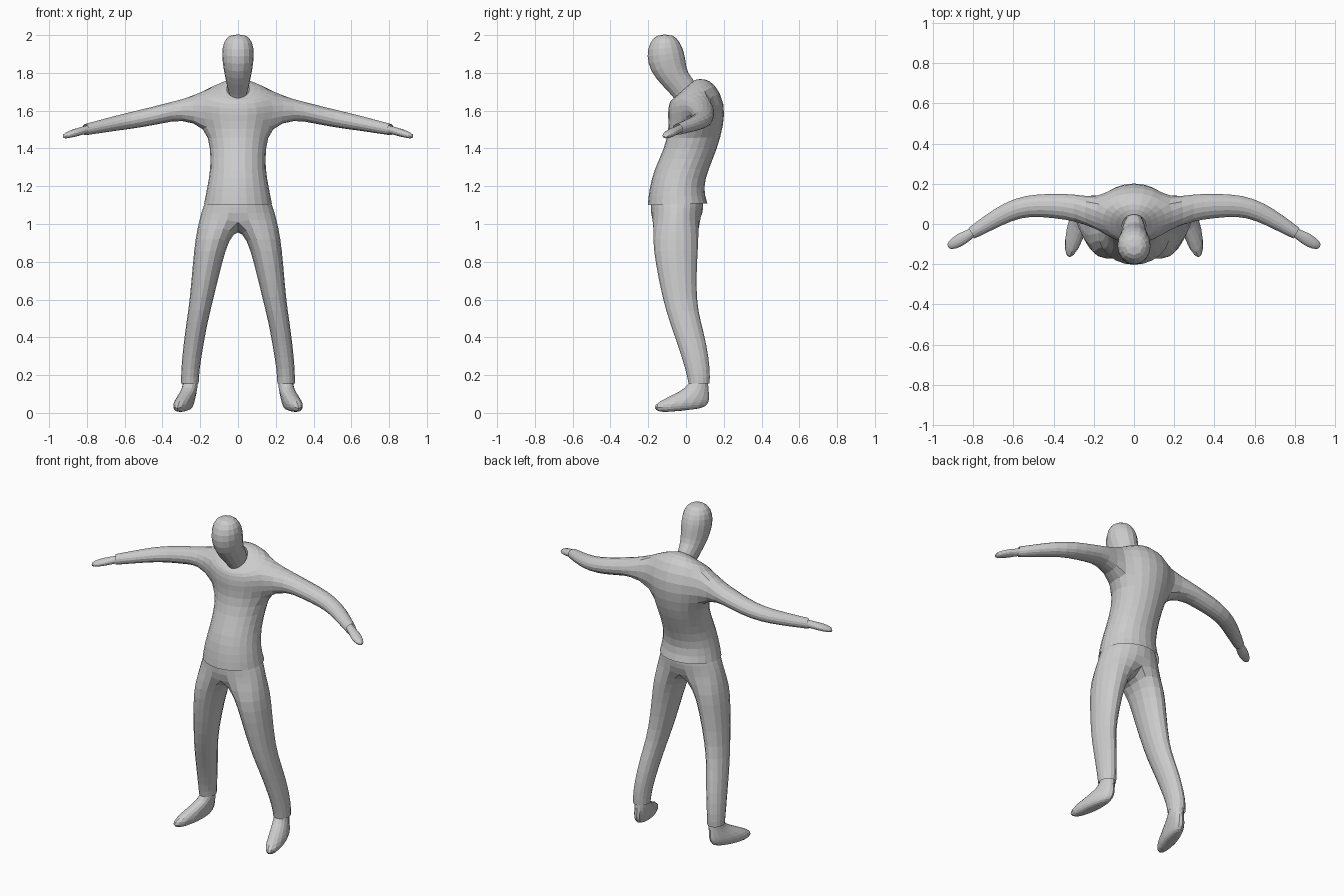
import bpy, bmesh
from math import sin, cos, pi, radians
from mathutils import Vector as V

if "Cube" in bpy.data.objects:
    bpy.data.objects.remove(bpy.data.objects["Cube"])


def oval(c, v, w, n=8, start=0.0, sweep=2 * pi, grow=1.08):
    """Points around centre c, from axis v towards axis w."""
    return [c + (v * cos(start + sweep * i / n) + w * sin(start + sweep * i / n)) * grow
            for i in range(n)]


def section(fy, fz, by, bz, x, w, **kw):
    """Oval through a front and a back point, half width w around x."""
    f, b = V((x, fy, fz)), V((x, by, bz))
    return oval((f + b) / 2, (f - b) / 2, V((w, 0, 0)), **kw)


def half_section(fy, fz, by, bz, w):
    """Seven points of the x >= 0 half of a 12-sided body ring."""
    pts = section(fy, fz, by, bz, 0, w, n=12, grow=1.0)[:7]
    for p in pts:
        p.x *= 1.035
    pts[0].x = pts[6].x = 0
    return pts


def limb_section(x, y, z, hy, hz, yaw):
    """Ring across an arm that swings forward by yaw degrees."""
    a = radians(yaw)
    return oval(V((x, y, z)), V((sin(a), cos(a), 0)) * hy, V((0, 0, hz)), start=1.25 * pi)


def add(bm, pts):
    return [bm.verts.new(p) for p in pts]


def skin(bm, a, b, closed=True, skip=()):
    n = len(a)
    for i in range(n if closed else n - 1):
        if i not in skip:
            j = (i + 1) % n
            bm.faces.new((a[i], a[j], b[j], b[i]))


def tube(bm, rings, first=None):
    prev = first
    for r in rings:
        cur = add(bm, r)
        if prev:
            skin(bm, prev, cur)
        prev = cur
    return prev


def finish(bm, name, mirror=True):
    bmesh.ops.recalc_face_normals(bm, faces=bm.faces)
    me = bpy.data.meshes.new(name)
    bm.to_mesh(me)
    bm.free()
    ob = bpy.data.objects.new(name, me)
    bpy.context.collection.objects.link(ob)
    if mirror:
        ob.modifiers.new("Mirror", 'MIRROR').use_clip = True
    s = ob.modifiers.new("Subdivision", 'SUBSURF')
    s.levels = s.render_levels = 1
    return ob


# shirt: half torso with an arm growing from the hole in its side
bm = bmesh.new()
torso = [(-.21, 1.10, .12, 1.11, .182), (-.20, 1.19, .095, 1.19, .165),
         (-.175, 1.29, .125, 1.29, .146), (-.12, 1.40, .172, 1.40, .147),
         (-.095, 1.51, .205, 1.52, .172), (-.105, 1.58, .215, 1.64, .205),
         (-.095, 1.64, .16, 1.745, .19), (-.08, 1.655, .10, 1.775, .12),
         (-.065, 1.665, .05, 1.765, .06)]
rows = [add(bm, half_section(*t)) for t in torso]
for i in range(len(rows) - 1):
    skin(bm, rows[i], rows[i + 1], False, (2, 3) if i in (4, 5) else ())
lo, mid, hi = rows[4:7]
hole = [lo[2], lo[3], lo[4], mid[4], hi[4], hi[3], hi[2], mid[2]]
arm = [(.30, .083, 1.607, .068, .053, 0), (.40, .09, 1.583, .062, .052, 2),
       (.53, .093, 1.555, .055, .047, 12), (.63, .06, 1.537, .049, .042, 25),
       (.72, .008, 1.518, .042, .036, 31), (.808, -.046, 1.50, .031, .031, 31)]
tube(bm, [limb_section(*a) for a in arm], hole)
finish(bm, "shirt")

# trousers: half hips, crotch point closes the loop for the leg
bm = bmesh.new()
hips = [(-.19, 1.14, .095, 1.14, .165), (-.193, 1.09, .10, 1.09, .186),
        (-.19, 1.03, .088, 1.03, .205)]
rows = [add(bm, half_section(*h)) for h in hips]
for a, b in zip(rows, rows[1:]):
    skin(bm, a, b, False)
crotch = bm.verts.new((0, -.05, .945))
leg = [(.92, -.18, .07, .045, .228), (.80, -.165, .06, .082, .24),
       (.60, -.125, .055, .13, .256), (.48, -.088, .08, .16, .274),
       (.36, -.045, .112, .182, .29), (.22, 0, .13, .205, .303),
       (.155, .012, .126, .207, .302)]
tube(bm, [section(f, z, b, z, (i + o) / 2, (o - i) / 2, start=-pi / 4)
          for z, f, b, i, o in leg], rows[-1] + [crotch])
finish(bm, "trousers")

# head and neck, leaning forward
bm = bmesh.new()
head = [(-.04, 1.63, .06, 1.71, .045), (-.07, 1.675, .045, 1.765, .055),
        (-.13, 1.735, .008, 1.80, .068), (-.19, 1.805, 0, 1.86, .08),
        (-.212, 1.89, -.008, 1.91, .088), (-.195, 1.96, -.03, 1.965, .08),
        (-.155, 2.006, -.07, 2.006, .045)]
bm.faces.new(tube(bm, [section(*h[:4], 0, h[4]) for h in head]))
finish(bm, "head", False)

# hands
bm = bmesh.new()
hand = [(.77, -.022, 1.508, .022, .022, 31), (.815, -.05, 1.496, .024, .022, 31),
        (.86, -.076, 1.484, .034, .022, 29), (.90, -.10, 1.472, .028, .019, 29),
        (.927, -.114, 1.463, .014, .011, 29)]
bm.faces.new(tube(bm, [limb_section(*h) for h in hand]))
finish(bm, "hands")

# feet: stacked soles, toes turned slightly out
bm = bmesh.new()
foot = [(.22, .03, .115, .252, .252, .036), (.15, .018, .118, .252, .252, .04),
        (.115, -.03, .122, .268, .252, .044), (.08, -.105, .126, .298, .254, .047),
        (.04, -.178, .124, .322, .256, .05), (.012, -.165, .108, .322, .258, .042),
        (.0, -.12, .06, .31, .268, .024)]
rings = []
for z, f, b, xf, xb, w in foot:
    F, B = V((xf, f, z)), V((xb, b, z + (.02 if z < .05 else 0)))
    rings.append(oval((F + B) / 2, (F - B) / 2, V((w, 0, 0))))
bm.faces.new(tube(bm, rings))
finish(bm, "feet")
